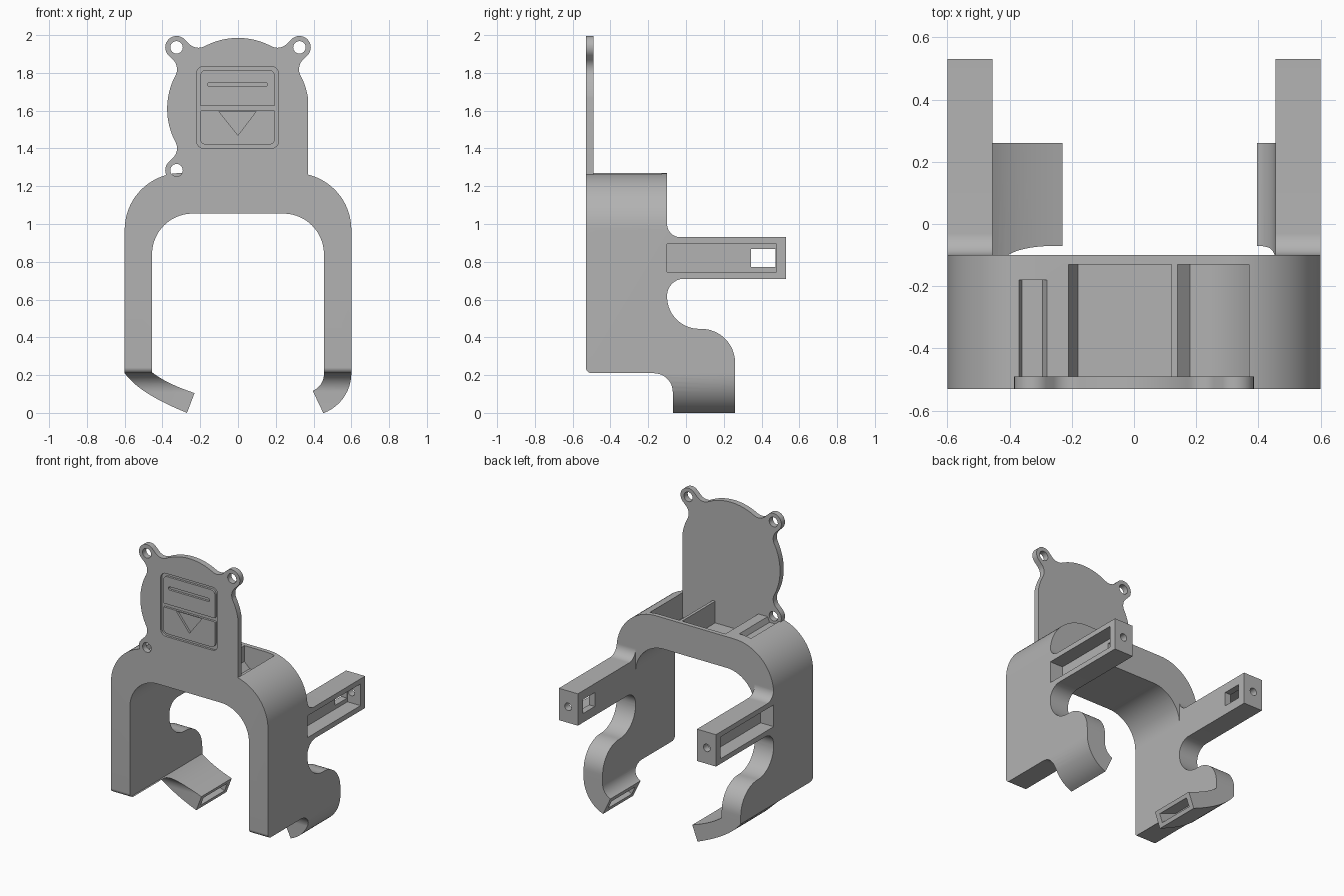
import bpy, bmesh, math
from mathutils import Vector

if "Cube" in bpy.data.objects:
    bpy.data.objects.remove(bpy.data.objects["Cube"], do_unlink=True)

grey = bpy.data.materials.new("plain grey")
grey.use_nodes = True
grey.diffuse_color = (0.45, 0.45, 0.45, 1)
grey.node_tree.nodes["Principled BSDF"].inputs["Base Color"].default_value = (0.45, 0.45, 0.45, 1)


def arc(cx, cy, r, a0, a1, n=10):
    """Points on an arc, angles in degrees."""
    steps = [math.radians(a0 + (a1 - a0) * i / n) for i in range(n + 1)]
    return [(cx + r * math.cos(a), cy + r * math.sin(a)) for a in steps]


def bezier(a, b, c, n=10):
    a, b, c = Vector(a), Vector(b), Vector(c)
    ts = [i / n for i in range(n + 1)]
    return [tuple(a * (1 - t) ** 2 + b * 2 * t * (1 - t) + c * t * t) for t in ts]


def rounded(corners, n=12):
    """Outline from (u, v, radius) corners; a corner without radius stays sharp."""
    out = []
    for i, c in enumerate(corners):
        p = Vector(c[:2])
        if len(c) < 3:
            out.append(tuple(p))
            continue
        d0 = (Vector(corners[i - 1][:2]) - p).normalized()
        d1 = (Vector(corners[(i + 1) % len(corners)][:2]) - p).normalized()
        half = d0.angle(d1) / 2
        mid = p + (d0 + d1).normalized() * c[2] / math.sin(half)
        start = p + d0 * c[2] / math.tan(half) - mid
        end = p + d1 * c[2] / math.tan(half) - mid
        a0 = math.atan2(start.y, start.x)
        sweep = (math.atan2(end.y, end.x) - a0 + math.pi) % math.tau - math.pi
        out += arc(mid.x, mid.y, c[2], math.degrees(a0), math.degrees(a0 + sweep), n)
    return out


def rect(u0, u1, v0, v1):
    return [(u0, v0), (u1, v0), (u1, v1), (u0, v1)]


def prism(name, pts, lo, hi, axis="y"):
    """Extrude an outline (u, z) along x or y."""
    bm = bmesh.new()
    place = (lambda u, v, t: (u, t, v)) if axis == "y" else (lambda u, v, t: (t, u, v))
    a = [bm.verts.new(place(u, v, lo)) for u, v in pts]
    b = [bm.verts.new(place(u, v, hi)) for u, v in pts]
    bm.faces.new(a)
    bm.faces.new(b)
    for i in range(len(pts)):
        j = (i + 1) % len(pts)
        bm.faces.new((a[i], a[j], b[j], b[i]))
    bmesh.ops.recalc_face_normals(bm, faces=bm.faces)
    mesh = bpy.data.meshes.new(name)
    bm.to_mesh(mesh)
    bm.free()
    mesh.materials.append(grey)
    obj = bpy.data.objects.new(name, mesh)
    bpy.context.collection.objects.link(obj)
    return obj


def combine(target, tool, operation="DIFFERENCE"):
    """Apply a boolean and remove the tool."""
    mod = target.modifiers.new("shape", "BOOLEAN")
    mod.operation, mod.object, mod.solver = operation, tool, "EXACT"
    bpy.context.view_layer.objects.active = target
    bpy.ops.object.modifier_apply(modifier=mod.name)
    bpy.data.objects.remove(tool, do_unlink=True)


# Frame: front silhouette (arch and hooks) crossed with the side silhouette
front = rounded(
    [(0.6, 0.21), (0.6, 1.27, 0.3), (-0.6, 1.27, 0.3)]
    + bezier((-0.6, 0.21), (-0.52, 0.10), (-0.27, 0.0))
    + bezier((-0.23, 0.105), (-0.38, 0.155), (-0.455, 0.215))
    + [(-0.455, 1.055, 0.215), (0.455, 1.055, 0.215)]
    + arc(0.36, 0.205, 0.095, 0, -68)
    + arc(0.375, 0.21, 0.225, -70, -4), n=20)
side = rounded([
    (-0.53, 0.21, 0.03), (-0.07, 0.21, 0.1), (-0.07, -0.05), (0.26, -0.05),
    (0.26, 0.445, 0.18), (-0.10, 0.445, 0.17), (-0.10, 0.71, 0.09), (0.53, 0.71),
    (0.53, 0.93), (-0.10, 0.93, 0.07), (-0.10, 1.4), (-0.53, 1.4)], n=16)
frame = prism("clip_frame", front, -0.7, 0.7)
combine(frame, prism("side_shape", side, -0.8, 0.8, "x"), "INTERSECT")
combine(frame, prism("arm_gap", rect(-0.455, 0.455, 0.6, 1.02), -0.1, 0.7))

# Round mounting plate with three screw ears
CZ, R, EAR, EAR_R, FIL = 1.61, 0.375, 0.46, 0.06, 0.07
perp = EAR_R + FIL
along = math.sqrt((R + FIL) ** 2 - perp ** 2)
phi = math.degrees(math.atan2(perp, along))


def ear(angle, full=True):
    local = arc(along, -perp, FIL, 180 - phi, 90) + arc(EAR, 0, EAR_R, -90, 90, 16)
    if full:
        local += arc(along, perp, FIL, 270, 180 + phi)
    c, s = math.cos(math.radians(angle)), math.sin(math.radians(angle))
    return [(u * c - v * s, CZ + u * s + v * c) for u, v in local]


def rim(a0, a1):
    return arc(0, CZ, R, a0, a1, 24)[1:-1]


outline = ([(0.37, 1.2)] + arc(0, CZ, R, 9, 45 - phi)[:-1] + ear(45)
           + rim(45 + phi, 135 - phi) + ear(135)
           + rim(135 + phi, 225 - phi) + ear(225, False) + [(-0.25, 1.2)])
outline[1] = (0.37, outline[1][1])
combine(frame, prism("plate", outline, -0.53, -0.49), "UNION")

# Open pockets behind the plate, and the channel behind the lower ear
combine(frame, prism("pocket", [(-0.21, 1.4), (-0.21, 1.2), (-0.18, 1.12),
                                (0.12, 1.12), (0.12, 1.4)], -0.49, -0.13))
combine(frame, prism("side_pocket", [(0.37, 1.4), (0.14, 1.4), (0.14, 1.16), (0.18, 1.12)]
                     + arc(0.24, 0.845, 0.275, 90, 62), -0.49, -0.13))
combine(frame, prism("screw_channel", [(-0.39, 1.32), (-0.36, 1.235), (-0.295, 1.235),
                                       (-0.26, 1.32)], -0.49, -0.18))
for angle in (45, 135, 225):
    x = EAR * math.cos(math.radians(angle))
    z = CZ + EAR * math.sin(math.radians(angle))
    combine(frame, prism("screw_hole", arc(x, z, 0.033, 0, 345, 23), -0.6, -0.45))


# Grooved panel on the front of the plate
def soft_rect(u0, u1, v0, v1, low, high):
    return rounded([(u0, v0, low), (u1, v0, low), (u1, v1, high), (u0, v1, high)], 6)


groove = prism("panel_groove", soft_rect(-0.22, 0.215, 1.4, 1.835, 0.04, 0.04), -0.6, -0.515)
combine(groove, prism("upper", soft_rect(-0.2, 0.195, 1.625, 1.815, 0.005, 0.03), -0.7, -0.4))
combine(groove, prism("lower", soft_rect(-0.2, 0.195, 1.42, 1.6, 0.03, 0.005), -0.7, -0.4))
combine(frame, groove)
combine(frame, prism("bar", soft_rect(-0.16, 0.155, 1.728, 1.75, 0.01, 0.01), -0.6, -0.515))
combine(frame, prism("arrow", [(-0.1, 1.595), (0.095, 1.595), (0, 1.47)], -0.6, -0.515))

# Arm slots, windows and end holes
for s in (-1, 1):
    combine(frame, prism("arm_slot", rect(-0.1, 0.48, 0.745, 0.895), s * 0.5, s * 0.7, "x"))
    combine(frame, prism("window", rect(0.345, 0.475, 0.772, 0.868), s * 0.4, s * 0.55, "x"))
    combine(frame, prism("end_hole", arc(s * 0.53, 0.82, 0.026, 0, 337.5, 15), 0.46, 0.6))

# Slots in the hook tips
for tip, inward, depth in (((-0.25, 0.0525), (-0.934, 0.356), 0.14),
                           ((0.42, 0.053), (0.91, 0.41), 0.08)):
    p, d = Vector(tip), Vector(inward).normalized()
    w = Vector((-d.y, d.x)) * 0.03
    pts = [p - d * 0.05 - w, p + d * depth - w, p + d * depth + w, p - d * 0.05 + w]
    combine(frame, prism("tip_slot", [tuple(q) for q in pts], -0.035, 0.225))

# Smooth the curved walls, keep the edges sharp
bpy.ops.object.select_all(action="DESELECT")
frame.select_set(True)
bpy.context.view_layer.objects.active = frame
bpy.ops.object.shade_smooth_by_angle(angle=math.radians(30))
